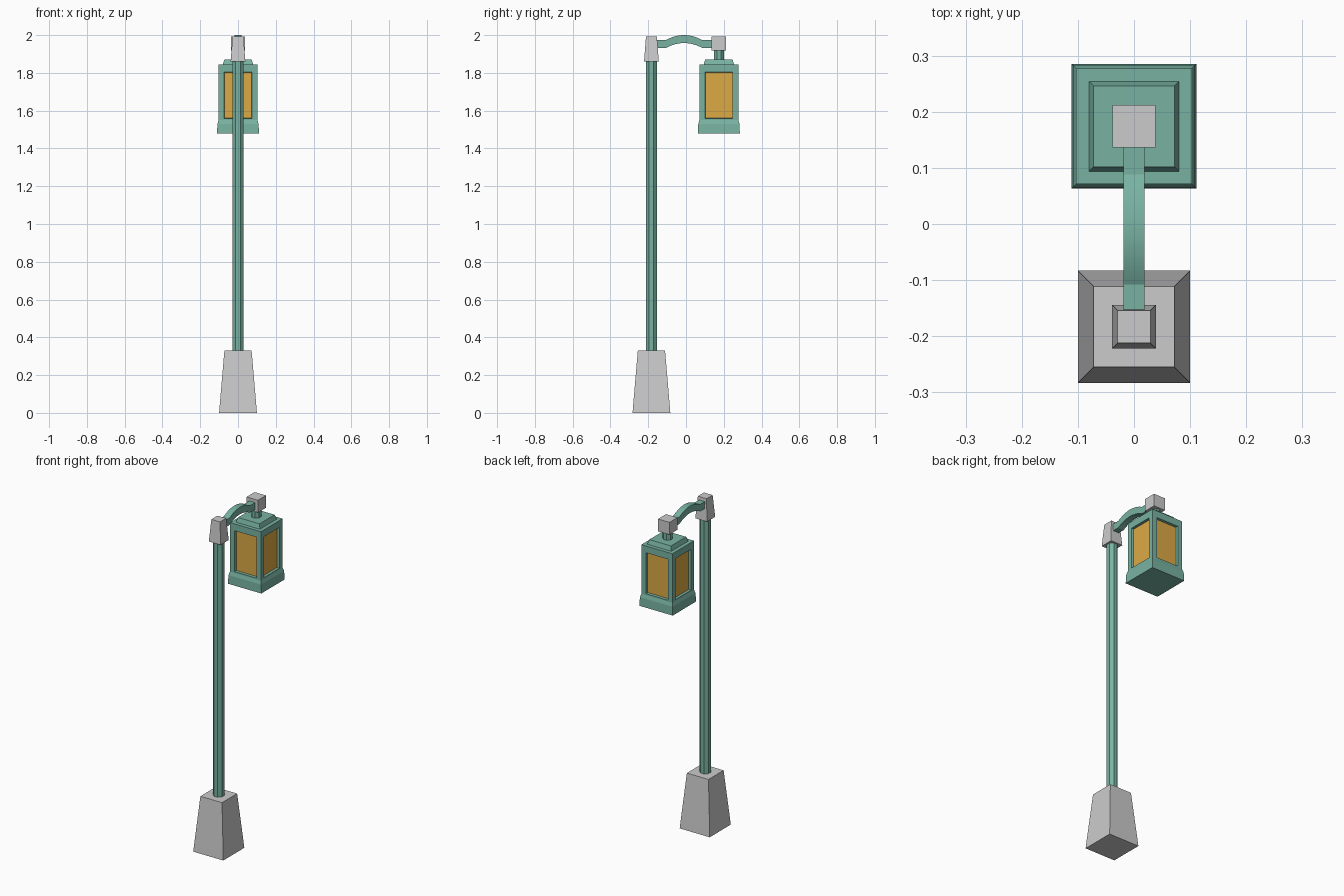
import bpy, bmesh, math

if "Cube" in bpy.data.objects:
    bpy.data.objects.remove(bpy.data.objects["Cube"])


def material(name, rgb):
    m = bpy.data.materials.new(name)
    m.diffuse_color = (*rgb, 1)
    m.use_nodes = True
    m.node_tree.nodes["Principled BSDF"].inputs["Base Color"].default_value = m.diffuse_color
    return m


GREEN = material("green_paint", (0.19, 0.45, 0.36))
AMBER = material("amber_glass", (0.72, 0.40, 0.06))
POLE_Y, LAMP_Y = -0.183, 0.174


def finish(name, bm, mats=()):
    bmesh.ops.recalc_face_normals(bm, faces=bm.faces)
    me = bpy.data.meshes.new(name)
    bm.to_mesh(me)
    bm.free()
    for m in mats:
        me.materials.append(m)
    ob = bpy.data.objects.new(name, me)
    bpy.context.collection.objects.link(ob)
    return ob


def loft(y, levels, sides=4):
    """Stack of regular rings; levels are (half width, z)."""
    bm = bmesh.new()
    rings = []
    for half, z in levels:
        r = half / math.cos(math.pi / sides)
        angles = [(i + 0.5) * 2 * math.pi / sides for i in range(sides)]
        rings.append([bm.verts.new((r * math.cos(a), y + r * math.sin(a), z)) for a in angles])
    walls = []
    for low, high in zip(rings, rings[1:]):
        walls.append([bm.faces.new((low[i], low[(i + 1) % sides], high[(i + 1) % sides], high[i]))
                      for i in range(sides)])
    bm.faces.new(rings[0][::-1])
    bm.faces.new(rings[-1])
    return bm, walls


# Post: tapered foot, octagonal pole, tapered cap
finish("base", loft(POLE_Y, [(0.1, 0), (0.096, 0.05), (0.072, 0.33)])[0])
finish("pole", loft(POLE_Y, [(0.029, 0.32), (0.029, 1.87)], 8)[0], [GREEN])
finish("pole_cap", loft(POLE_Y, [(0.039, 1.86), (0.029, 1.992)])[0])

# Lantern hanger: block and short stem
finish("hanger_block", loft(LAMP_Y, [(0.038, 1.918), (0.038, 1.992)])[0])
finish("hanger_stem", loft(LAMP_Y, [(0.026, 1.86), (0.026, 1.925)], 8)[0], [GREEN])

# Lantern housing with stepped roof
bm, walls = loft(LAMP_Y, [(0.111, 1.478), (0.109, 1.53), (0.103, 1.55), (0.103, 1.845),
                          (0.08, 1.845), (0.072, 1.872)])
# Recessed windows in the four housing walls
bm.normal_update()
panes = walls[2]
bmesh.ops.inset_individual(bm, faces=panes, thickness=0.03, use_even_offset=True)
for v in {v for f in panes for v in f.verts}:
    v.co.z = 1.804 if v.co.z > 1.7 else 1.558
bm.normal_update()
bmesh.ops.inset_individual(bm, faces=panes, thickness=0.002, depth=-0.014, use_even_offset=True)
for f in panes:
    f.material_index = 1
finish("lantern", bm, [GREEN, AMBER])

# Arched arm: flat ends with a raised bow between them
mid, span = -0.01, 0.098
path = [(-0.165, 1.952)]
for i in range(13):
    t = -1 + i / 6
    path.append((mid + span * t, 1.952 + 0.027 * (1 - t * t)))
path.append((0.145, 1.952))
bm = bmesh.new()
rings = [[bm.verts.new((sx * 0.019, y, z + sz * 0.021))
          for sx, sz in ((-1, -1), (1, -1), (1, 1), (-1, 1))] for y, z in path]
for a, b in zip(rings, rings[1:]):
    for i in range(4):
        j = (i + 1) % 4
        bm.faces.new((a[i], a[j], b[j], b[i]))
bm.faces.new(rings[0])
bm.faces.new(rings[-1])
arm = finish("arm", bm, [GREEN])
bpy.context.view_layer.objects.active = arm
arm.select_set(True)
bpy.ops.object.shade_smooth_by_angle(angle=math.radians(20))
